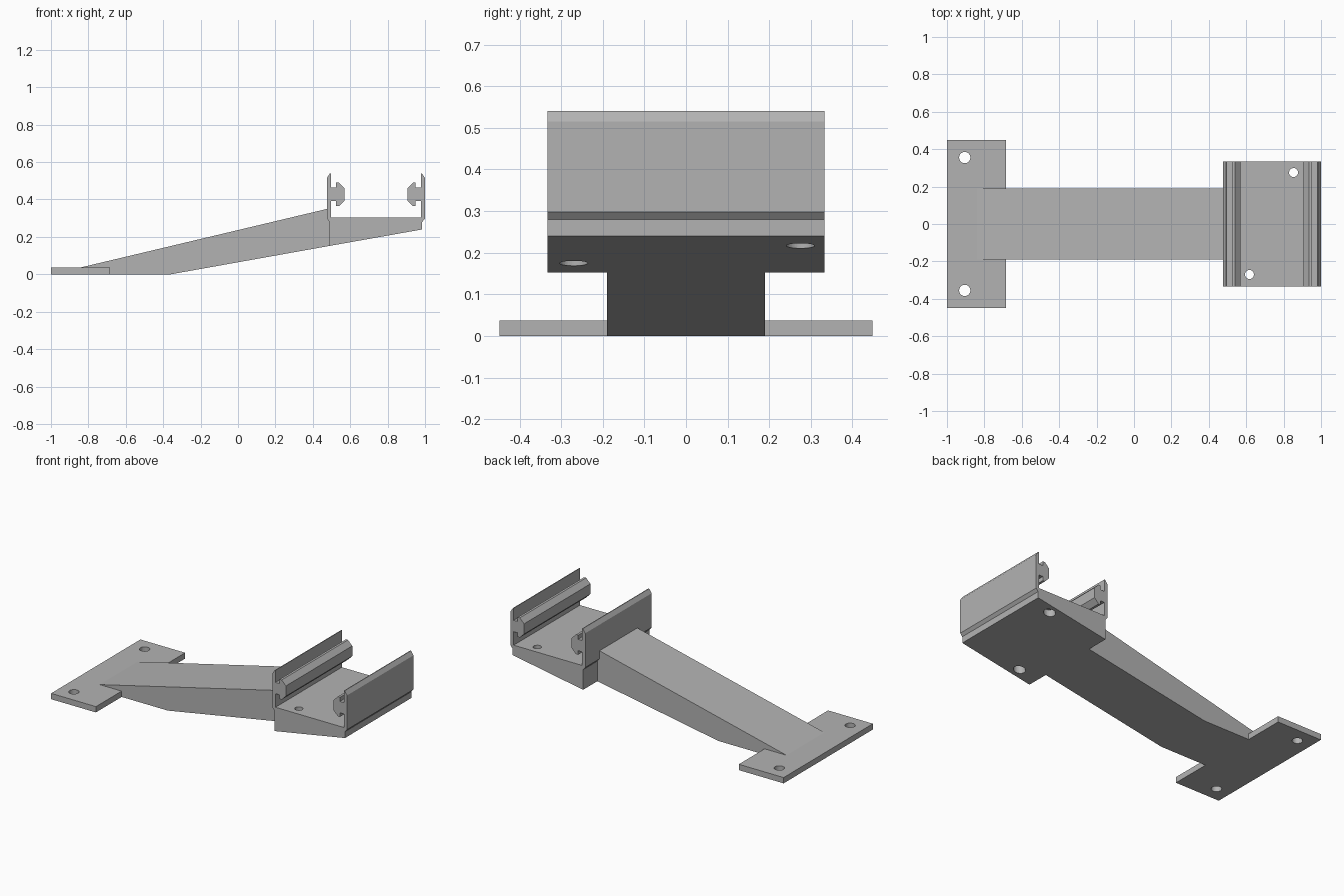
import bpy
import bmesh

default_cube = bpy.data.objects.get("Cube")
if default_cube:
    bpy.data.objects.remove(default_cube, do_unlink=True)

# One plain grey for the whole bracket
GREY = (0.45, 0.45, 0.45, 1.0)
grey = bpy.data.materials.new("plain_grey")
grey.use_nodes = True
grey.diffuse_color = GREY
grey.node_tree.nodes["Principled BSDF"].inputs["Base Color"].default_value = GREY


def extrude_profile(name, points, half_width):
    """Extrude an x-z outline along y, centred on y = 0."""
    bm = bmesh.new()
    face = bm.faces.new([bm.verts.new((x, -half_width, z)) for x, z in points])
    result = bmesh.ops.extrude_face_region(bm, geom=[face])
    moved = [v for v in result["geom"] if isinstance(v, bmesh.types.BMVert)]
    bmesh.ops.translate(bm, verts=moved, vec=(0, 2 * half_width, 0))
    bmesh.ops.recalc_face_normals(bm, faces=bm.faces)
    mesh = bpy.data.meshes.new(name)
    bm.to_mesh(mesh)
    bm.free()
    mesh.materials.append(grey)
    obj = bpy.data.objects.new(name, mesh)
    bpy.context.collection.objects.link(obj)
    return obj


def drill(obj, x, y, radius, bottom, top):
    """Cut a round vertical hole and apply the cut."""
    bpy.ops.mesh.primitive_cylinder_add(
        vertices=48, radius=radius, depth=top - bottom,
        location=(x, y, (top + bottom) / 2))
    cutter = bpy.context.object
    cutter.hide_render = True
    cutter.data.materials.append(grey)
    mod = obj.modifiers.new("hole", 'BOOLEAN')
    mod.operation = 'DIFFERENCE'
    mod.solver = 'EXACT'
    mod.object = cutter
    bpy.context.view_layer.objects.active = obj
    bpy.ops.object.modifier_apply(modifier=mod.name)
    bpy.data.objects.remove(cutter, do_unlink=True)


# Mounting plate with two screw holes
PLATE_TOP = 0.037
ARM_FOOT = -0.685
plate = extrude_profile(
    "mounting_plate",
    [(-1, 0), (ARM_FOOT, 0), (ARM_FOOT, PLATE_TOP), (-1, PLATE_TOP)], 0.448)
for side in (-1, 1):
    drill(plate, -0.905, side * 0.355, 0.03, -0.1, 0.1)

# Sloping arm rising from the plate to the cradle
extrude_profile(
    "sloping_arm",
    [(-0.84, PLATE_TOP), (ARM_FOOT, PLATE_TOP), (ARM_FOOT, 0), (-0.36, 0),
     (0.49, 0.152), (0.49, 0.353)], 0.19)

# Cradle: one wall with its inward T-shaped rail, mirrored across the floor
CENTRE = 0.7375
wall = [(0.49, 0.28), (0.475, 0.298), (0.475, 0.515), (0.492, 0.54),
        (0.497, 0.54), (0.497, 0.463), (0.525, 0.463), (0.525, 0.49),
        (0.54, 0.49), (0.57, 0.46), (0.57, 0.395), (0.54, 0.365),
        (0.525, 0.365), (0.525, 0.391), (0.497, 0.391), (0.497, 0.305)]
mirrored = [(2 * CENTRE - x, z) for x, z in reversed(wall)]
cradle = extrude_profile(
    "rail_cradle", [(0.49, 0.152)] + wall + mirrored + [(0.985, 0.24)], 0.333)

# Screw holes through the floor, counterbored from below
for x, y in ((0.853, 0.275), (0.617, -0.27)):
    drill(cradle, x, y, 0.024, 0.1, 0.35)
    drill(cradle, x, y, 0.034, 0.1, 0.255)
